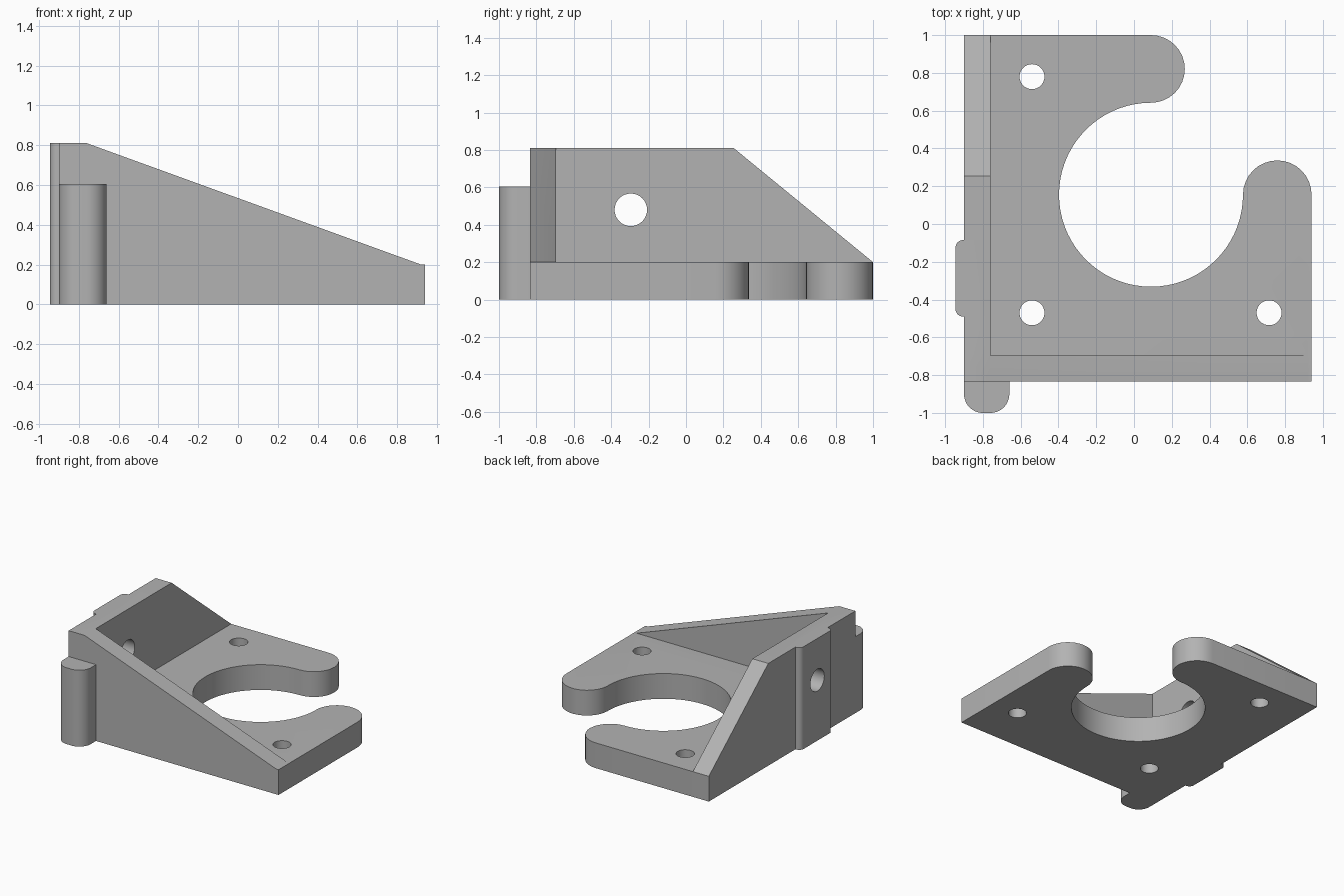
import bpy, bmesh
from math import sin, cos, radians
from mathutils import Vector

cube = bpy.data.objects.get("Cube")
if cube:
    bpy.data.objects.remove(cube, do_unlink=True)

grey = bpy.data.materials.new("plain grey")
grey.use_nodes = True
grey.diffuse_color = (0.45, 0.45, 0.45, 1)
grey.node_tree.nodes["Principled BSDF"].inputs["Base Color"].default_value = grey.diffuse_color

# Main dimensions
LEFT, RIGHT, FRONT, BACK = -0.90, 0.94, -0.835, 1.0
WALL, THICK, HEIGHT = 0.14, 0.20, 0.81
CX, CY, BORE = 0.09, 0.155, 0.487


def arc(cx, cy, r, start, end, steps=16):
    """Points along an arc, angles in degrees."""
    angles = [radians(start + (end - start) * i / steps) for i in range(steps + 1)]
    return [(cx + r * cos(a), cy + r * sin(a)) for a in angles]


def prism(name, outline, low, high, axis="z"):
    """Extrude a closed outline along the chosen axis."""
    place = {"x": lambda a, b, d: (d, a, b),
             "y": lambda a, b, d: (a, d, b),
             "z": lambda a, b, d: (a, b, d)}[axis]
    bm = bmesh.new()
    face = bm.faces.new([bm.verts.new(place(a, b, low)) for a, b in outline])
    new = bmesh.ops.extrude_face_region(bm, geom=[face])["geom"]
    verts = [g for g in new if isinstance(g, bmesh.types.BMVert)]
    bmesh.ops.translate(bm, verts=verts, vec=Vector(place(0, 0, high - low)))
    bmesh.ops.recalc_face_normals(bm, faces=bm.faces)
    mesh = bpy.data.meshes.new(name)
    bm.to_mesh(mesh)
    bm.free()
    mesh.materials.append(grey)
    obj = bpy.data.objects.new(name, mesh)
    bpy.context.collection.objects.link(obj)
    return obj


def combine(target, tool, operation):
    """Apply a boolean and discard the tool object."""
    mod = target.modifiers.new(operation, "BOOLEAN")
    mod.operation, mod.object, mod.solver = operation, tool, "EXACT"
    bpy.context.view_layer.objects.active = target
    bpy.ops.object.modifier_apply(modifier=mod.name)
    bpy.data.objects.remove(tool, do_unlink=True)


# Base plate with a large open bore and two round-ended arms
tip_r = (RIGHT - CX - BORE) / 2
arm_r = (BACK - CY - BORE) / 2
outline = [(LEFT, FRONT), (RIGHT, FRONT)]
outline += arc(RIGHT - tip_r, CY, tip_r, 0, 180)
outline += arc(CX, CY, BORE, 0, -270, 54)[1:]
outline += arc(CX, BACK - arm_r, arm_r, -90, 90)[1:]
outline += [(LEFT, BACK)]
bracket = prism("mounting_bracket", outline, 0, THICK)

# Sloping side wall and front wall
side_wall = prism("side_wall", [(FRONT, 0), (BACK, 0), (BACK, THICK), (0.255, HEIGHT),
                                (FRONT, HEIGHT)], LEFT, LEFT + WALL, "x")
front_wall = prism("front_wall", [(LEFT, 0), (RIGHT, 0), (RIGHT, THICK), (0.92, THICK),
                                  (LEFT + WALL, HEIGHT), (LEFT, HEIGHT)],
                   FRONT, FRONT + WALL, "y")

# Rounded locating tabs on the side and front walls
r = 0.04
side_tab = prism("side_tab", [(LEFT + 0.05, -0.085)]
                 + arc(LEFT - 0.045 + r, -0.085 - r, r, 90, 180, 8)
                 + arc(LEFT - 0.045 + r, -0.49 + r, r, 180, 270, 8)
                 + [(LEFT + 0.05, -0.49)], 0, HEIGHT)
r = 0.10
front_tab = prism("front_tab", [(LEFT, FRONT + 0.05)]
                  + arc(LEFT + r, -1 + r, r, 180, 270)
                  + arc(-0.66 - r, -1 + r, r, 270, 360)
                  + [(-0.66, FRONT + 0.05)], 0, 0.605)
for part in (side_wall, front_wall, side_tab, front_tab):
    combine(bracket, part, "UNION")

# Screw holes through the plate, and one through the side wall
for x, y in ((-0.54, 0.78), (-0.54, -0.47), (0.715, -0.47)):
    combine(bracket, prism("hole", arc(x, y, 0.066, 0, 360, 32)[:-1], -0.1, 0.3), "DIFFERENCE")
combine(bracket, prism("hole", arc(-0.295, 0.48, 0.087, 0, 360, 32)[:-1],
                       LEFT - 0.1, LEFT + WALL + 0.1, "x"), "DIFFERENCE")

# Smooth the rounds, keep the machined edges crisp
bpy.ops.object.select_all(action="DESELECT")
bracket.select_set(True)
bpy.context.view_layer.objects.active = bracket
bpy.ops.object.shade_smooth_by_angle(angle=radians(25))
